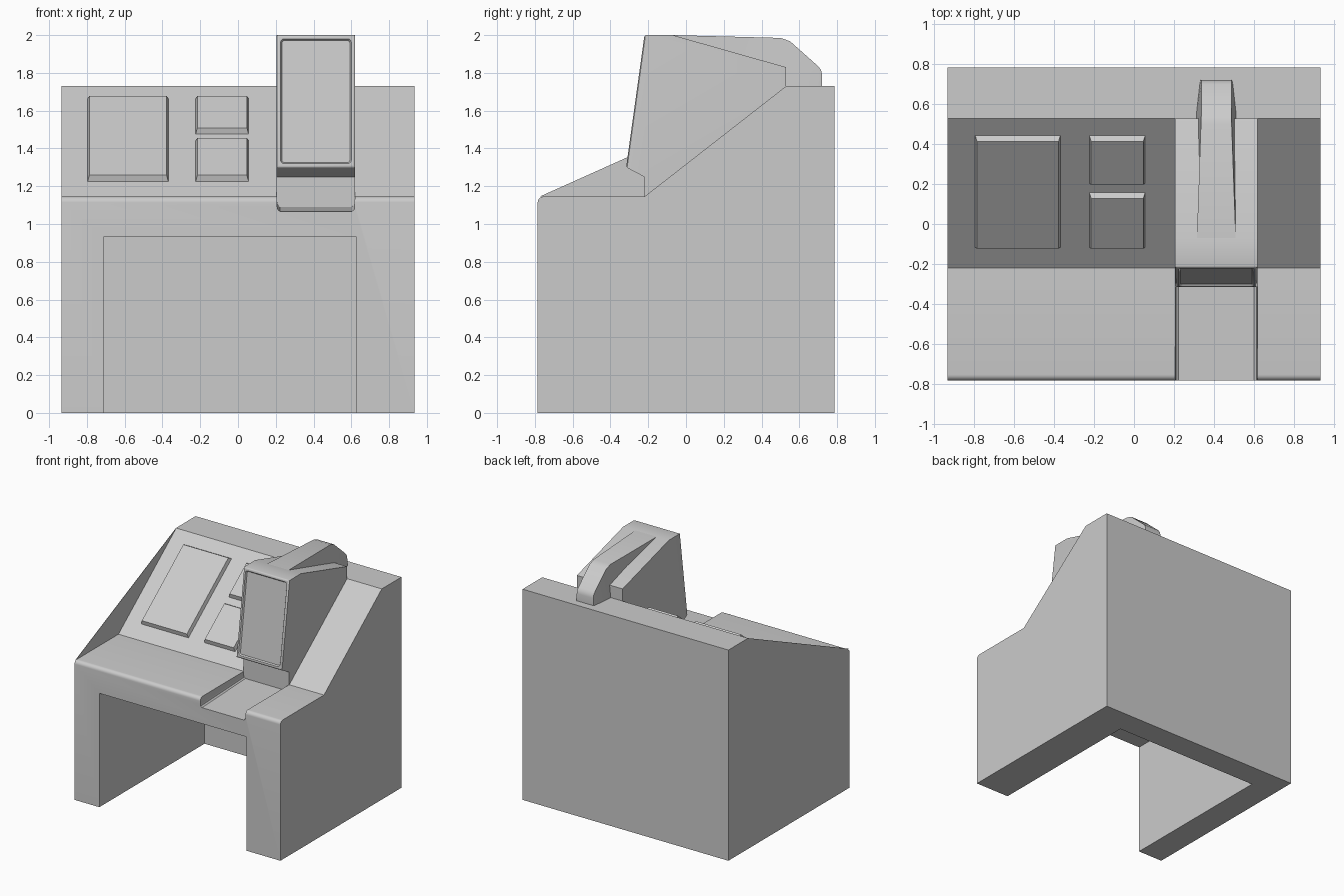
import bpy, bmesh
from math import sin, cos, pi, radians
from mathutils import Vector

if "Cube" in bpy.data.objects:
    bpy.data.objects.remove(bpy.data.objects["Cube"])


def make(name, bm):
    bmesh.ops.recalc_face_normals(bm, faces=bm.faces)
    me = bpy.data.meshes.new(name)
    bm.to_mesh(me)
    bm.free()
    ob = bpy.data.objects.new(name, me)
    bpy.context.collection.objects.link(ob)
    return ob


def loft(ring_a, ring_b):
    """Closed solid between two matching rings of points."""
    bm = bmesh.new()
    a = [bm.verts.new(p) for p in ring_a]
    b = [bm.verts.new(p) for p in ring_b]
    n = len(a)
    bm.faces.new(a)
    bm.faces.new(b[::-1])
    for i in range(n):
        j = (i + 1) % n
        bm.faces.new((a[i], b[i], b[j], a[j]))
    bmesh.ops.recalc_face_normals(bm, faces=bm.faces)
    return bm


def prism(profile, x0, x1):
    """Side profile (y, z) swept across x."""
    return loft([(x0, y, z) for y, z in profile], [(x1, y, z) for y, z in profile])


def activate(ob):
    bpy.ops.object.select_all(action='DESELECT')
    ob.select_set(True)
    bpy.context.view_layer.objects.active = ob


def smooth(ob):
    activate(ob)
    bpy.ops.object.shade_smooth_by_angle(angle=radians(30))


def cut(ob, cutter):
    mod = ob.modifiers.new("cut", 'BOOLEAN')
    mod.operation, mod.solver, mod.object = 'DIFFERENCE', 'EXACT', cutter
    activate(ob)
    bpy.ops.object.modifier_apply(modifier=mod.name)
    bpy.data.objects.remove(cutter)


# Desk body with a rounded front lip
lip = [(-0.755 - 0.03 * cos(t), 1.115 + 0.03 * sin(t)) for t in (i * pi / 12 for i in range(7))]
body = make("desk_body", prism(
    [(-0.785, 0)] + lip + [(-0.22, 1.145), (0.53, 1.73), (0.785, 1.73), (0.785, 0)], -0.935, 0.935))

# Knee space, open at front and bottom
cut(body, make("knee_cutter", prism([(-1, -0.5), (0.58, -0.5), (0.58, 0.935), (-1, 0.935)], -0.71, 0.625)))

# Shallow tray slot in front of the terminal
half = [(0.2075, 1.25), (0.205, 1.09), (0.201, 1.075), (0.19, 1.066)]
section = half + [(-x, z) for x, z in reversed(half)]
cut(body, make("tray_cutter", loft([(0.4125 + x, -0.80, z) for x, z in section],
                                   [(0.4125 + x, -0.22, z + 0.024) for x, z in section])))
smooth(body)

# Thin triangular side screen on the left
make("left_side_screen", prism([(-0.775, 1.145), (-0.22, 1.145), (0.53, 1.73)], -0.935, -0.932))

# Raised panels on the sloping console
origin = Vector((0, -0.22, 1.145))
up = Vector((0, 0.75, 0.585)).normalized()
out = Vector((0, -up.z, up.y))


def panel(name, x0, x1, s0, s1):
    def ring(inset, h):
        corners = ((x0 + inset, s0 + inset * 1.6), (x1 - inset, s0 + inset * 1.6),
                   (x1 - inset, s1 - inset * 1.6), (x0 + inset, s1 - inset * 1.6))
        return [origin + Vector((x, 0, 0)) + up * s + out * h for x, s in corners]
    make(name, loft(ring(0, -0.003), ring(0.01, 0.03)))


panel("large_panel", -0.797, -0.368, 0.13, 0.844)
panel("upper_small_panel", -0.225, 0.057, 0.537, 0.844)
panel("lower_small_panel", -0.225, 0.057, 0.13, 0.482)

# Terminal housing with bevelled front rim and recessed screen
bm = prism([(-0.22, 2.0), (-0.317, 1.30), (-0.222, 1.25), (-0.222, 1.10),
            (0.53, 1.69), (0.53, 1.83), (-0.07, 2.0)], 0.205, 0.62)


def front_face():
    return max((f for f in bm.faces if f.normal.y < -0.9), key=lambda f: f.calc_area())


bmesh.ops.bevel(bm, geom=list(front_face().edges), offset=0.011, segments=3,
                profile=0.5, affect='EDGES')
bm.normal_update()
screen = front_face()
bmesh.ops.inset_region(bm, faces=[screen], thickness=0.012)
bmesh.ops.bevel(bm, geom=list(screen.verts), offset=0.02, segments=3,
                profile=0.5, affect='VERTICES')
bm.normal_update()
screen = front_face()
bmesh.ops.inset_region(bm, faces=[screen], thickness=0.008, depth=-0.012)
smooth(make("terminal", bm))

# Tapered hood running over the terminal's back
ridge = [(-0.07, 2.0, 0.0975, 0.0975), (0.50, 1.985, 0.077, 0.10), (0.55, 1.968, 0.075, 0.10),
         (0.70, 1.835, 0.075, 0.083), (0.715, 1.815, 0.075, 0.08), (0.721, 1.79, 0.075, 0.079)]
bm = bmesh.new()
rows = []
for y, z, top_w, base_w in ridge:
    rows.append([bm.verts.new((0.4125 + x, y, h)) for x, h in
                 ((-base_w, 1.728), (-top_w, z), (top_w, z), (base_w, 1.728))])
for a, b in zip(rows, rows[1:]):
    for i in range(4):
        j = (i + 1) % 4
        bm.faces.new((a[i], a[j], b[j], b[i]))
bm.faces.new(rows[0])
bm.faces.new(rows[-1][::-1])
smooth(make("terminal_hood", bm))
